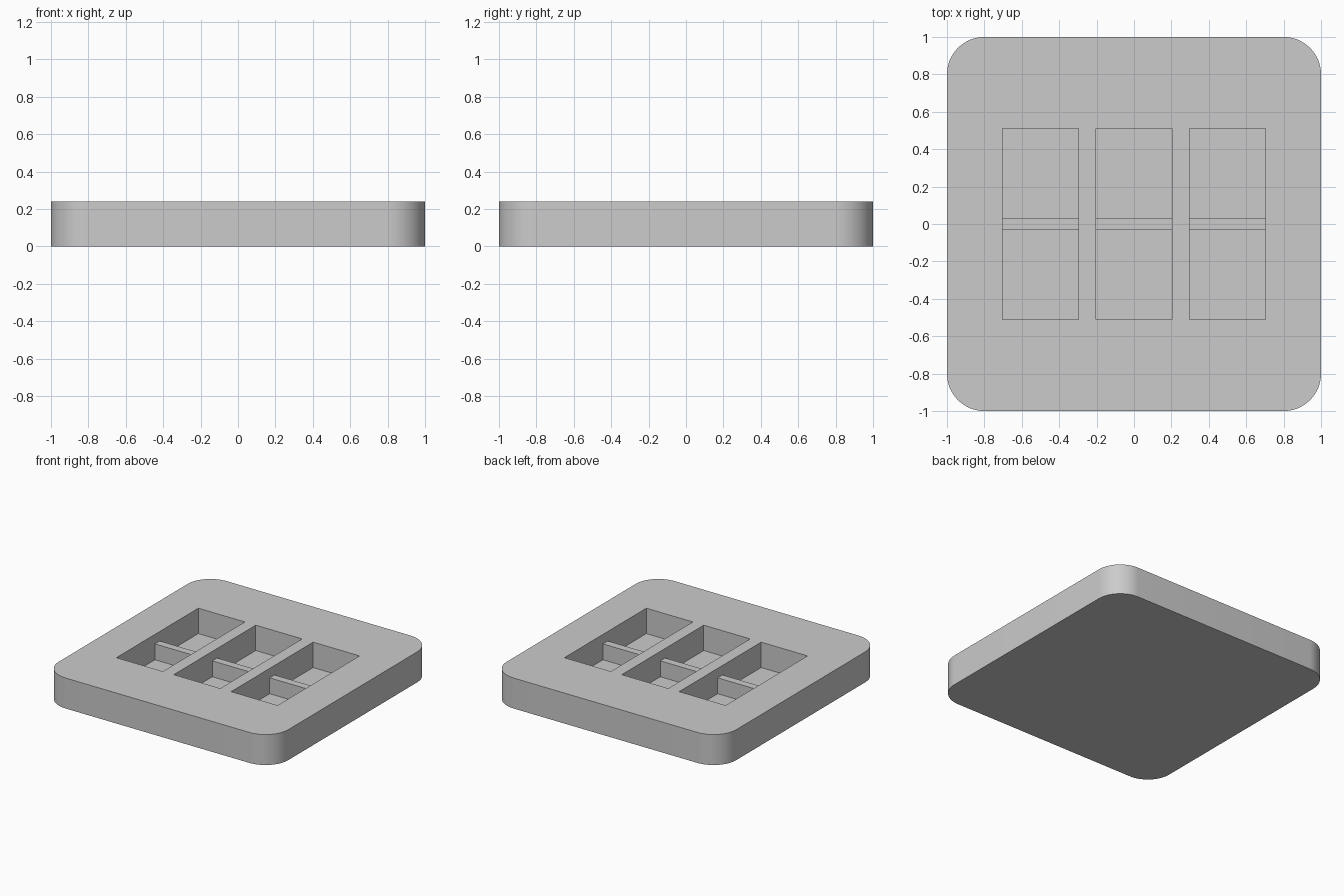
import bpy, bmesh
from math import cos, sin, pi, radians

if "Cube" in bpy.data.objects:
    bpy.data.objects.remove(bpy.data.objects["Cube"])

HEIGHT, FLOOR, BAR_TOP = 0.24, 0.04, 0.165
RADIUS, CORNER_STEPS = 0.2, 16
POCKET_W, POCKET_D, BAR_D = 0.405, 1.02, 0.06
POCKET_X = (-0.5, 0.0, 0.5)


def add_object(name, bm):
    bmesh.ops.recalc_face_normals(bm, faces=bm.faces)
    mesh = bpy.data.meshes.new(name)
    bm.to_mesh(mesh)
    bm.free()
    obj = bpy.data.objects.new(name, mesh)
    bpy.context.collection.objects.link(obj)
    return obj


def box(name, x, width, depth, z0, z1):
    bm = bmesh.new()
    bmesh.ops.create_cube(bm, size=1)
    bmesh.ops.scale(bm, vec=(width, depth, z1 - z0), verts=bm.verts)
    bmesh.ops.translate(bm, vec=(x, 0, (z0 + z1) / 2), verts=bm.verts)
    return add_object(name, bm)


def rounded_plate(name):
    bm = bmesh.new()
    c = 1 - RADIUS
    verts = []
    for k, (cx, cy) in enumerate(((c, c), (-c, c), (-c, -c), (c, -c))):
        for i in range(CORNER_STEPS + 1):
            a = pi / 2 * (k + i / CORNER_STEPS)
            verts.append(bm.verts.new((cx + RADIUS * cos(a), cy + RADIUS * sin(a), 0)))
    base = bm.faces.new(verts)
    top = bmesh.ops.extrude_face_region(bm, geom=[base], use_keep_orig=True)["geom"]
    bmesh.ops.translate(bm, vec=(0, 0, HEIGHT),
                        verts=[v for v in top if isinstance(v, bmesh.types.BMVert)])
    return add_object(name, bm)


# Plate with rounded corners
plate = rounded_plate("plate")

# Three blind pockets, each with a low finger bar across the middle
for i, x in enumerate(POCKET_X, 1):
    cutter = box(f"pocket_cutter_{i}", x, POCKET_W, POCKET_D, FLOOR, HEIGHT + 0.1)
    cutter.hide_render = True
    cutter.hide_set(True)
    mod = plate.modifiers.new(f"pocket_{i}", "BOOLEAN")
    mod.operation, mod.solver, mod.object = "DIFFERENCE", "EXACT", cutter
    box(f"pocket_bar_{i}", x, POCKET_W, BAR_D, FLOOR, BAR_TOP)

# Bake the pockets, drop the cutters, smooth the rounded corners
bpy.context.view_layer.objects.active = plate
plate.select_set(True)
for mod in list(plate.modifiers):
    cutter = mod.object
    bpy.ops.object.modifier_apply(modifier=mod.name)
    bpy.data.objects.remove(cutter)
bpy.ops.object.shade_smooth_by_angle(angle=radians(30))
